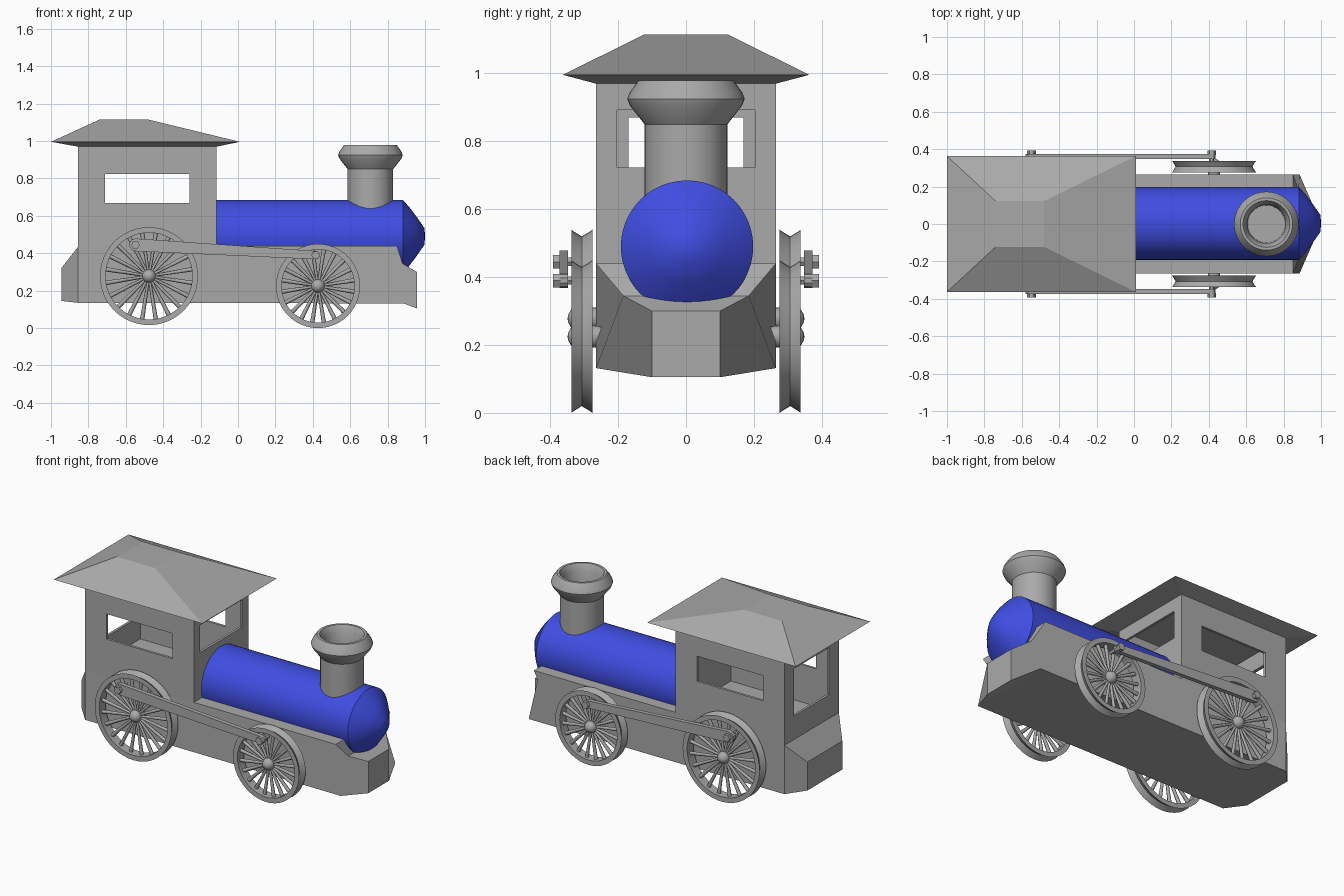
import bpy, bmesh, math
from mathutils import Vector, Matrix

if "Cube" in bpy.data.objects:
    bpy.data.objects.remove(bpy.data.objects["Cube"])


def material(name, rgb):
    m = bpy.data.materials.new(name)
    m.diffuse_color = (*rgb, 1)
    m.use_nodes = True
    m.node_tree.nodes["Principled BSDF"].inputs["Base Color"].default_value = m.diffuse_color
    return m


GREY = material("grey_metal", (0.4, 0.4, 0.4))
BLUE = material("blue_paint", (0.05, 0.075, 0.76))


def make(name, bm, mat=GREY, smooth=None):
    bmesh.ops.recalc_face_normals(bm, faces=bm.faces)
    me = bpy.data.meshes.new(name)
    bm.to_mesh(me)
    bm.free()
    me.materials.append(mat)
    ob = bpy.data.objects.new(name, me)
    bpy.context.collection.objects.link(ob)
    if smooth:
        bpy.ops.object.select_all(action='DESELECT')
        ob.select_set(True)
        bpy.context.view_layer.objects.active = ob
        bpy.ops.object.shade_smooth_by_angle(angle=math.radians(smooth))
    return ob


def polys(bm, points, faces):
    vs = [bm.verts.new(p) for p in points]
    for f in faces:
        bm.faces.new([vs[i] for i in f])


def lathe(bm, profile, origin, axis, n, closed=False):
    """Spin (radius, height) points around an axis through origin."""
    rot = Vector((0, 0, 1)).rotation_difference(Vector(axis)).to_matrix()
    rings = []
    for r, h in profile:
        if r == 0:
            rings.append([bm.verts.new(Vector(origin) + rot @ Vector((0, 0, h)))] * n)
        else:
            rings.append([bm.verts.new(Vector(origin) + rot @ Vector(
                (r * math.cos(math.tau * i / n), r * math.sin(math.tau * i / n), h))) for i in range(n)])
    pairs = list(zip(rings, rings[1:]))
    if closed:
        pairs.append((rings[-1], rings[0]))
    for a, b in pairs:
        for i in range(n):
            j = (i + 1) % n
            bm.faces.new(list(dict.fromkeys((a[i], a[j], b[j], b[i]))))


def loft(bm, rects):
    """Box-like solid through rectangles (x0, x1, y half width, z)."""
    pts = [p for x0, x1, w, z in rects for p in ((x0, -w, z), (x1, -w, z), (x1, w, z), (x0, w, z))]
    n = len(rects)
    faces = [(0, 1, 2, 3), tuple(range(4 * n - 4, 4 * n))]
    for k in range(n - 1):
        for i in range(4):
            j = (i + 1) % 4
            faces.append((4 * k + i, 4 * k + j, 4 * k + 4 + j, 4 * k + 4 + i))
    polys(bm, pts, faces)


def window_wall(name, outer, hole, place, thick):
    """Wall with one window; rectangles are (u0, u1, z0, z1)."""
    bm = bmesh.new()
    pts = []
    for d in (0, thick):
        for u0, u1, z0, z1 in (outer, hole):
            pts += [place(u, z, d) for u, z in ((u0, z0), (u1, z0), (u1, z1), (u0, z1))]
    faces = []
    for i in range(4):
        j = (i + 1) % 4
        faces += [(i, j, 4 + j, 4 + i), (8 + i, 8 + j, 12 + j, 12 + i),
                  (i, j, 8 + j, 8 + i), (4 + i, 4 + j, 12 + j, 12 + i)]
    polys(bm, pts, faces)
    make(name, bm)


# Chassis with the pointed front, mirrored in y point by point
half = [(-.855, .265, .135), (-.855, .265, .44), (.85, .265, .44), (.88, .185, .345),
        (.957, .1, .30), (.957, .1, .105), (.885, .265, .132)]
bm = bmesh.new()
polys(bm, half + [(x, -y, z) for x, y, z in half],
      [tuple(range(7)), tuple(range(7, 14))] + [(i, (i + 1) % 7, (i + 1) % 7 + 7, i + 7) for i in range(7)])
make("chassis", bm)

# Tapered box behind the cab
half = [(-.855, .265, .135), (-.855, .265, .435), (-.945, .17, .32), (-.945, .17, .145)]
bm = bmesh.new()
polys(bm, half + [(x, -y, z) for x, y, z in half],
      [(0, 1, 2, 3), (4, 5, 6, 7)] + [(i, (i + 1) % 4, (i + 1) % 4 + 4, i + 4) for i in range(4)])
make("rear_box", bm)

# Cab walls
for s, side in ((1, "left"), (-1, "right")):
    window_wall("cab_wall_" + side, (-.855, -.115, .44, .97), (-.71, -.26, .67, .825),
                lambda u, z, d: (u, s * (.265 - d), z), .015)
window_wall("cab_wall_front", (-.265, .265, .44, .97), (-.203, .203, .723, .892),
            lambda u, z, d: (-.115 - d, u, z), .015)
window_wall("cab_wall_rear", (-.265, .265, .44, .97), (-.17, .17, .58, .87),
            lambda u, z, d: (-.855 + d, u, z), .015)

# Hipped roof
bm = bmesh.new()
loft(bm, [(-.855, -.115, .265, .97), (-1, .01, .363, .996), (-.74, -.48, .123, 1.115)])
make("roof", bm)

# Boiler with rounded nose
bm = bmesh.new()
lathe(bm, [(0, -.115), (.195, -.115), (.195, .882), (.158, .915), (.112, .95), (.045, .997), (0, 1)],
      (0, .003, .49), (1, 0, 0), 48)
make("boiler", bm, BLUE, 35)

# Chimney
bm = bmesh.new()
lathe(bm, [(0, .6), (.122, .6), (.122, .85), (.165, .905), (.173, .925), (.165, .945), (.14, .98),
           (.125, .98), (.103, .94), (.1, .8), (0, .8)], (.708, 0, 0), (0, 0, 1), 40)
make("chimney", bm, GREY, 35)

# Wheels, axles and rods on both sides
SPOKES = 20
PINS = [(-.548, .445, .034), (.415, .39, .022)]
for s, side in ((1, "left"), (-1, "right")):
    for label, x, z, r in (("rear", -.476, .278, .262), ("front", .428, .225, .225)):
        c, ax = (x, 0, z), (0, s, 0)
        bm = bmesh.new()
        lathe(bm, [(r, .338), (r - .006, .33), (r - .02, .307), (r - .006, .284), (r, .276),
                   (r - .03, .276), (r - .03, .338)], c, ax, 48, True)
        make(f"{label}_rim_{side}", bm, GREY, 35)
        bm = bmesh.new()
        for i in range(SPOKES):
            a = math.tau * (i + .5) / SPOKES
            lathe(bm, [(.007, .01), (.012, r - .022)], (x, s * .307, z),
                  (math.cos(a), 0, math.sin(a)), 6)
        make(f"{label}_spokes_{side}", bm, GREY, 65)
        bm = bmesh.new()
        lathe(bm, [(0, .25), (.03, .25), (.036, .3), (.036, .32), (.027, .338), (.012, .347), (0, .349)],
              c, ax, 20)
        make(f"{label}_hub_{side}", bm, GREY, 50)

    # Tapered coupling rod with rounded ends
    bm = bmesh.new()
    outline = []
    for (x, z, r), start in zip(PINS, (90, -90)):
        outline += [(x + r * math.cos(math.radians(start + 36 * k)),
                     z + r * math.sin(math.radians(start + 36 * k))) for k in range(6)]
    n = len(outline)
    polys(bm, [(x, s * y, z) for y in (.347, .373) for x, z in outline],
          [tuple(range(n)), tuple(range(n, 2 * n))] +
          [(i, (i + 1) % n, (i + 1) % n + n, i + n) for i in range(n)])
    make("coupling_rod_" + side, bm)

    # Crank pins with hexagonal heads
    for label, (x, z, r) in zip(("rear", "front"), PINS):
        bm = bmesh.new()
        lathe(bm, [(0, .3), (.014, .3), (.014, .37), (.023, .37), (.023, .392), (0, .392)],
              (x, 0, z), (0, s, 0), 6)
        make(f"{label}_crank_pin_{side}", bm)
